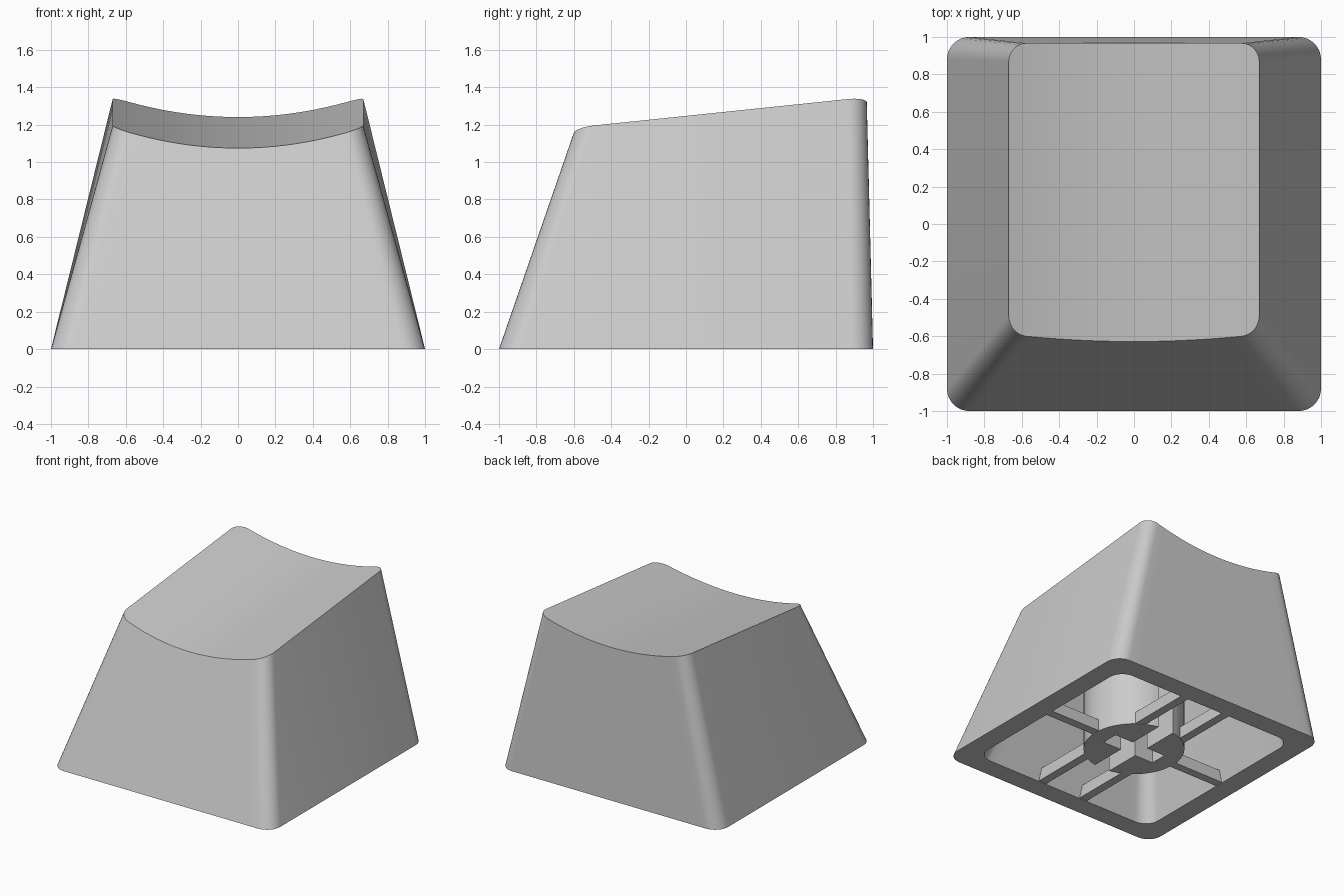
import bpy, bmesh, math

if "Cube" in bpy.data.objects:
    bpy.data.objects.remove(bpy.data.objects["Cube"])

grey = bpy.data.materials.new("grey_plastic")
grey.diffuse_color = (0.6, 0.6, 0.6, 1)
grey.use_nodes = True
grey.node_tree.nodes["Principled BSDF"].inputs["Base Color"].default_value = grey.diffuse_color


def make(name, bm):
    bmesh.ops.recalc_face_normals(bm, faces=bm.faces)
    me = bpy.data.meshes.new(name)
    bm.to_mesh(me)
    bm.free()
    ob = bpy.data.objects.new(name, me)
    bpy.context.collection.objects.link(ob)
    me.materials.append(grey)
    bpy.context.view_layer.objects.active = ob
    ob.select_set(True)
    bpy.ops.object.shade_smooth_by_angle(angle=math.radians(30))
    ob.select_set(False)
    return ob


def rounded_rect(hx, y0, y1, r, seg=8, cuts=20):
    """Front half left to right, then back half right to left."""
    arc = [math.pi / 2 * i / seg for i in range(seg + 1)]
    left = [(-hx + r - r * math.cos(a), r - r * math.sin(a)) for a in arc]
    mid = [((hx - r) * (2 * i / cuts - 1), 0) for i in range(1, cuts)]
    side = left + mid + [(-x, d) for x, d in reversed(left)]
    return [(x, y0 + d) for x, d in side] + [(x, y1 - d) for x, d in reversed(side)]


def dish(x, y):
    """Height of the scooped, tilted top."""
    return 1.247 + 0.104 * y - 0.107 * (1 - (x / 0.67) ** 2)


def on_dish(b, t):
    """Slide along the wall line from base point b through t to the dish."""
    rz, k = 1.247 + 0.104 * t[1], 1.0
    for _ in range(20):
        x, y = (b[i] + k * (t[i] - b[i]) for i in (0, 1))
        k = dish(x, y) / rz
    return x, y, dish(x, y)


# hollow cap: outer walls, scooped top, bottom rim, inner walls and ceiling
base = rounded_rect(1, -1, 1, 0.12)
top = [on_dish(b, t) for b, t in zip(base, rounded_rect(0.67, -0.59, 0.966, 0.1))]
mouth = rounded_rect(0.835, -0.835, 0.835, 0.12)
ceiling = rounded_rect(0.585, -0.53, 0.81, 0.1)
bm = bmesh.new()
rings = [[bm.verts.new(p) for p in ring] for ring in (
    [(x, y, 0.95 + 0.104 * y) for x, y in ceiling],
    [(x, y, 0) for x, y in mouth],
    [(x, y, 0) for x, y in base],
    top)]
n = len(base)
for a, b in zip(rings, rings[1:]):
    for i in range(n):
        j = (i + 1) % n
        bm.faces.new((a[i], a[j], b[j], b[i]))
for ring in (rings[0], rings[3]):
    for i in range(n // 2 - 1):
        bm.faces.new((ring[i], ring[i + 1], ring[n - 2 - i], ring[n - 1 - i]))
make("keycap_shell", bm)


def prism(name, outline, z0, z1):
    bm = bmesh.new()
    face = bm.faces.new([bm.verts.new((x, y, z0)) for x, y in outline])
    up = bmesh.ops.extrude_face_region(bm, geom=[face], use_keep_orig=True)["geom"]
    bmesh.ops.translate(bm, vec=(0, 0, z1 - z0),
                        verts=[v for v in up if isinstance(v, bmesh.types.BMVert)])
    return make(name, bm)


# stem: two notched halves forming a cross socket, solid above
R, W, L, SOCKET = 0.38, 0.07, 0.24, 0.5
t = math.acos(W / R)
half = [(R * math.cos(t * i / 12), R * math.sin(t * i / 12)) for i in range(-12, 13)]
half += [(W, W), (L, W), (L, -W), (W, -W)]
for side, s in (("right", 1), ("left", -1)):
    prism("stem_half_" + side, [(s * x, y) for x, y in half], 0, SOCKET)
circle = [(R * math.cos(math.tau * i / 48), R * math.sin(math.tau * i / 48)) for i in range(48)]
prism("stem_core", circle, SOCKET, 1.02)


# support ribs between stem and walls
def rib(name, x0, x1, y0, y1):
    prism(name, [(x0, y0), (x1, y0), (x1, y1), (x0, y1)], 0.004, 0.1)


for s, side in ((1, "right"), (-1, "left")):
    rib("cross_rib_" + side, *sorted((s * 0.36, s * 0.85)), -0.035, 0.035)
    for d, end in ((1, "back"), (-1, "front")):
        rib(f"long_rib_{side}_{end}", s * 0.2 - 0.035, s * 0.2 + 0.035,
            *sorted((d * 0.3, d * 0.85)))
